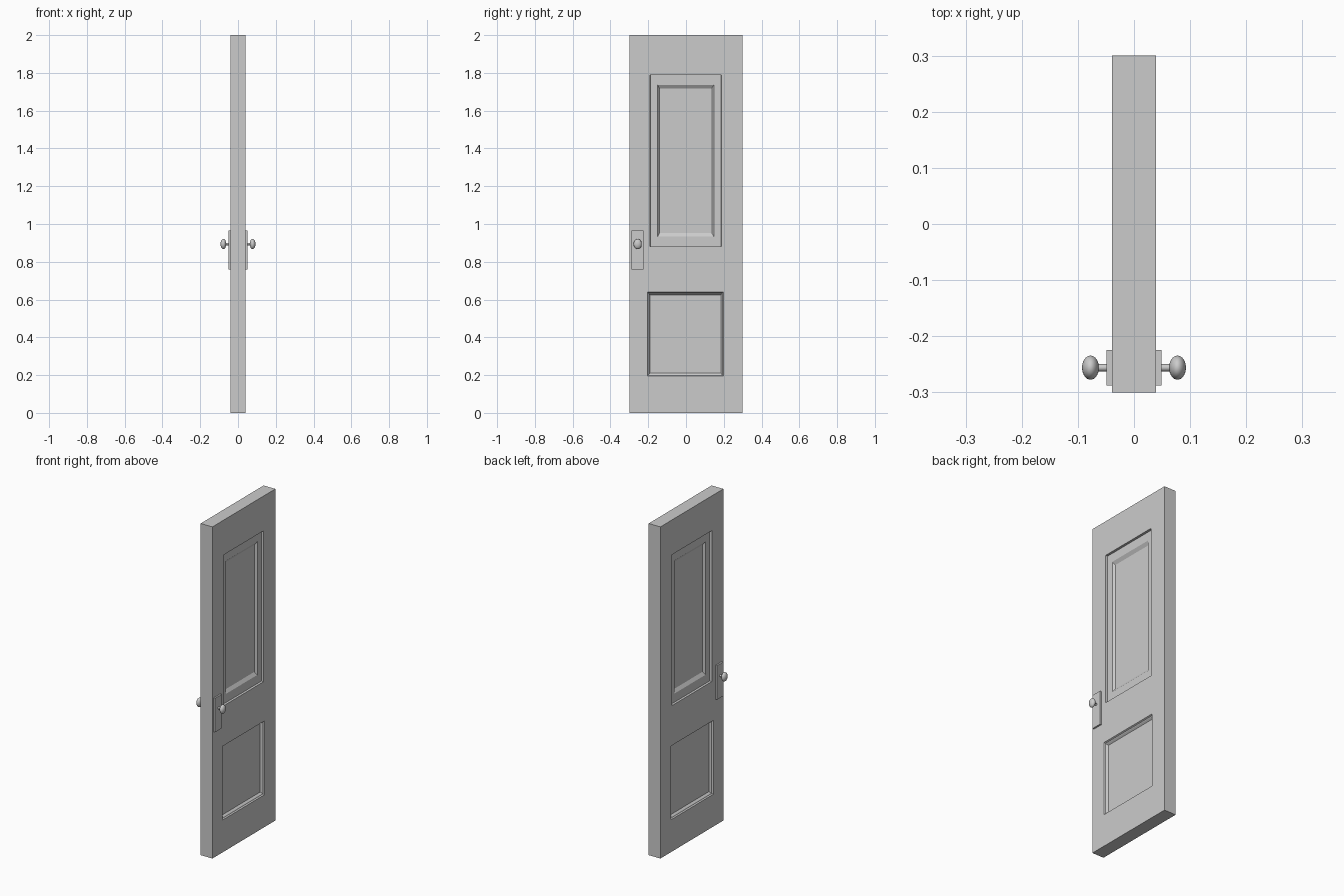
import bpy, bmesh
from math import radians
from mathutils import Matrix

if "Cube" in bpy.data.objects:
    bpy.data.objects.remove(bpy.data.objects["Cube"])

T, W, H = 0.039, 0.3, 2.0      # half thickness, half width, height
KY, KZ = -0.256, 0.894         # knob axis

# Panels: opening (y0, y1, z0, z1) and moulding profile (inset y, inset z, depth)
LOWER = ((-0.205, 0.198, 0.195, 0.64),
         [(0, 0, 0), (0.004, 0.004, 0.008), (0.008, 0.008, 0.010), (0.014, 0.016, 0.02)])
UPPER = ((-0.19, 0.187, 0.88, 1.79),
         [(0, 0, 0), (0.001, 0.001, 0.013), (0.04, 0.053, 0.013), (0.05, 0.072, 0.026)])


def finish(bm, name):
    bmesh.ops.remove_doubles(bm, verts=bm.verts, dist=1e-5)
    bmesh.ops.recalc_face_normals(bm, faces=bm.faces)
    me = bpy.data.meshes.new(name)
    bm.to_mesh(me)
    bm.free()
    ob = bpy.data.objects.new(name, me)
    bpy.context.collection.objects.link(ob)
    return ob


def rect(bm, side, y0, y1, z0, z1, depth=0.0):
    pts = [(y0, z0), (y1, z0), (y1, z1), (y0, z1)][::side]
    return [bm.verts.new((side * (T - depth), y, z)) for y, z in pts]


def panel(bm, side, opening, profile):
    y0, y1, z0, z1 = opening
    loops = [rect(bm, side, y0 + iy, y1 - iy, z0 + iz, z1 - iz, d) for iy, iz, d in profile]
    for a, b in zip(loops, loops[1:]):
        for i in range(4):
            j = (i + 1) % 4
            bm.faces.new((a[i], a[j], b[j], b[i]))
    bm.faces.new(loops[-1])


# Door leaf: edges, rails, stiles and recessed panels on both faces
bm = bmesh.new()
for side in (1, -1):
    z = 0.0
    for opening, profile in (LOWER, UPPER):
        y0, y1, z0, z1 = opening
        for r in ((-W, W, z, z0), (-W, y0, z0, z1), (y1, W, z0, z1)):
            bm.faces.new(rect(bm, side, *r))
        panel(bm, side, opening, profile)
        z = z1
    bm.faces.new(rect(bm, side, -W, W, z, H))
rim = [(-W, 0), (W, 0), (W, H), (-W, H)]
for (ya, za), (yb, zb) in zip(rim, rim[1:] + rim[:1]):
    bm.faces.new([bm.verts.new(p) for p in
                  ((T, ya, za), (-T, ya, za), (-T, yb, zb), (T, yb, zb))])
bmesh.ops.remove_doubles(bm, verts=bm.verts, dist=1e-5)
for f in bm.faces:      # every face points away from the core of the leaf
    f.normal_update()
    c = f.calc_center_median()
    if abs(f.normal.x) > 0.05 and f.normal.x * c.x < 0:
        f.normal_flip()
finish(bm, "door_leaf")

# Handle sets on both faces
for side, tag in ((1, "right"), (-1, "left")):
    bm = bmesh.new()
    bmesh.ops.create_cube(bm, size=1, matrix=Matrix.Translation((side * 0.043, -0.2565, 0.862))
                          @ Matrix.Diagonal((0.012, 0.063, 0.205, 1)))
    finish(bm, "backplate_" + tag)

    bm = bmesh.new()
    bmesh.ops.create_cone(bm, cap_ends=True, segments=24, radius1=0.0065, radius2=0.0065, depth=0.022,
                          matrix=Matrix.Translation((side * 0.057, KY, KZ))
                          @ Matrix.Rotation(radians(90), 4, 'Y'))
    stem = finish(bm, "knob_stem_" + tag)

    bm = bmesh.new()
    bmesh.ops.create_uvsphere(bm, u_segments=32, v_segments=16, radius=1,
                              matrix=Matrix.Translation((side * 0.0775, KY, KZ))
                              @ Matrix.Diagonal((0.015, 0.0215, 0.027, 1)))
    knob = finish(bm, "knob_" + tag)
    for ob in (stem, knob):
        bpy.ops.object.select_all(action='DESELECT')
        ob.select_set(True)
        bpy.context.view_layer.objects.active = ob
        bpy.ops.object.shade_smooth_by_angle(angle=radians(30))
